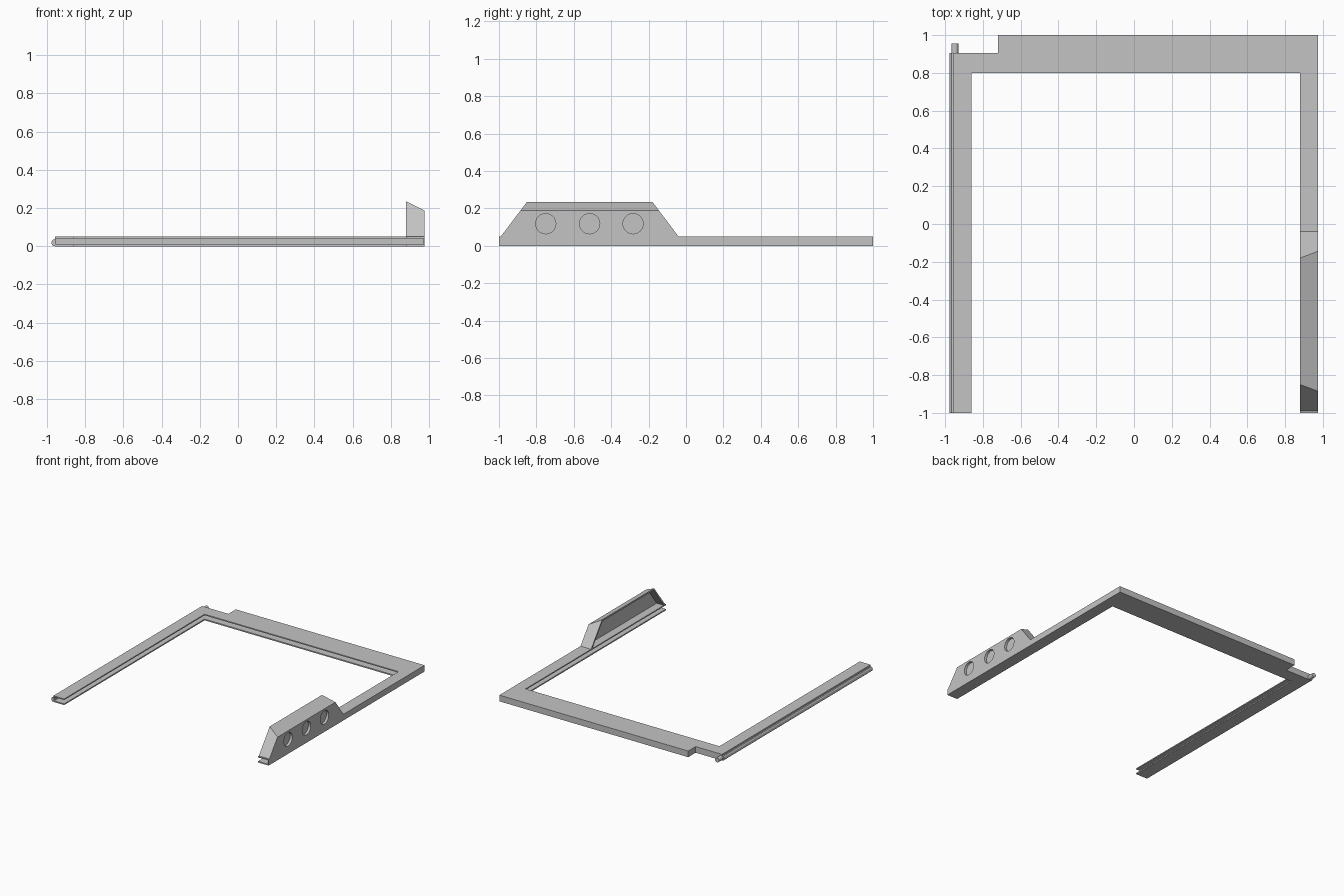
import bpy
import bmesh
from math import pi
from mathutils import Matrix, Vector

if "Cube" in bpy.data.objects:
    bpy.data.objects.remove(bpy.data.objects["Cube"], do_unlink=True)

grey = bpy.data.materials.new("plain grey")
grey.use_nodes = True
grey.diffuse_color = (0.55, 0.55, 0.55, 1)
grey.node_tree.nodes["Principled BSDF"].inputs["Base Color"].default_value = (0.55, 0.55, 0.55, 1)


def finish(name, bm):
    bmesh.ops.recalc_face_normals(bm, faces=bm.faces)
    mesh = bpy.data.meshes.new(name)
    bm.to_mesh(mesh)
    bm.free()
    mesh.materials.append(grey)
    obj = bpy.data.objects.new(name, mesh)
    bpy.context.collection.objects.link(obj)
    return obj


def prism(name, points, offset):
    """Extrude a closed outline along an offset."""
    bm = bmesh.new()
    face = bm.faces.new([bm.verts.new(p) for p in points])
    out = bmesh.ops.extrude_face_region(bm, geom=[face])
    moved = [v for v in out["geom"] if isinstance(v, bmesh.types.BMVert)]
    bmesh.ops.translate(bm, verts=moved, vec=Vector(offset))
    return finish(name, bm)


def box(name, lo, hi):
    (x0, y0, z0), (x1, y1, z1) = lo, hi
    return prism(name, [(x0, y0, z0), (x1, y0, z0), (x1, y1, z0), (x0, y1, z0)],
                 (0, 0, z1 - z0))


def cylinder(name, centre, radius, length, axis, sides=32):
    bm = bmesh.new()
    turn = Matrix.Rotation(pi / 2, 4, axis)
    bmesh.ops.create_cone(bm, cap_ends=True, segments=sides, radius1=radius,
                          radius2=radius, depth=length,
                          matrix=Matrix.Translation(centre) @ turn)
    return finish(name, bm)


def cut(obj, cutter):
    cutter.hide_render = True
    mod = obj.modifiers.new("cut", "BOOLEAN")
    mod.operation = "DIFFERENCE"
    mod.solver = "EXACT"
    mod.object = cutter
    bpy.context.view_layer.objects.active = obj
    bpy.ops.object.modifier_apply(modifier=mod.name)
    bpy.data.objects.remove(cutter, do_unlink=True)


# Three-sided frame with a panel slot along its inner edges
outline = [(-0.957, -1), (-0.86, -1), (-0.86, 0.8), (0.88, 0.8), (0.88, -1),
           (0.975, -1), (0.975, 1), (-0.72, 1), (-0.72, 0.905), (-0.957, 0.905)]
frame = prism("slotted_frame", [(x, y, 0) for x, y in outline], (0, 0, 0.05))
cut(frame, box("slot_cutter", (-0.951, -1.1, 0.01), (0.97, 0.895, 0.041)))

# Rounded rib along the outer edge of the hinge rail, with its end pin
rib = [(-0.952, 0.001), (-0.966, 0.001), (-0.973, 0.008), (-0.976, 0.018),
       (-0.973, 0.029), (-0.966, 0.036), (-0.952, 0.038)]
prism("hinge_rib", [(x, -1, z) for x, z in rib], (0, 1.905, 0))
cylinder("hinge_pin", (-0.948, 0.925, 0.02), 0.018, 0.06, "X", 24)

# Sloped housing on the other rail
SLOPE = 0.14 / 0.185


def wedge(name, x0, x1, base, inset, drop):
    """Tapered block whose roof falls toward the outer side."""
    bm = bmesh.new()
    for x in (x0, x1):
        roof = 0.235 - (x - 0.88) * 0.5 - drop
        for z in (base, roof):
            lean = (z - 0.05) * SLOPE + inset
            for y in (-0.99 + lean, -0.04 - lean):
                bm.verts.new((x, y, z))
    bmesh.ops.convex_hull(bm, input=bm.verts)
    bmesh.ops.dissolve_limit(bm, angle_limit=0.01, verts=bm.verts, edges=bm.edges)
    return finish(name, bm)


housing = wedge("housing", 0.88, 0.975, 0.05, 0, 0)
cut(housing, wedge("hollow_cutter", 0.86, 0.945, 0.03, 0.016, 0.013))

# Round recesses in the outer wall
for y in (-0.75, -0.515, -0.283):
    cut(housing, cylinder("recess_cutter", (0.98, y, 0.118), 0.054, 0.05, "Y"))

# Smooth the round parts while keeping edges crisp
bpy.ops.object.select_all(action="DESELECT")
for name in ("hinge_pin", "housing"):
    obj = bpy.data.objects[name]
    obj.select_set(True)
    bpy.context.view_layer.objects.active = obj
bpy.ops.object.shade_smooth_by_angle(angle=0.5)
